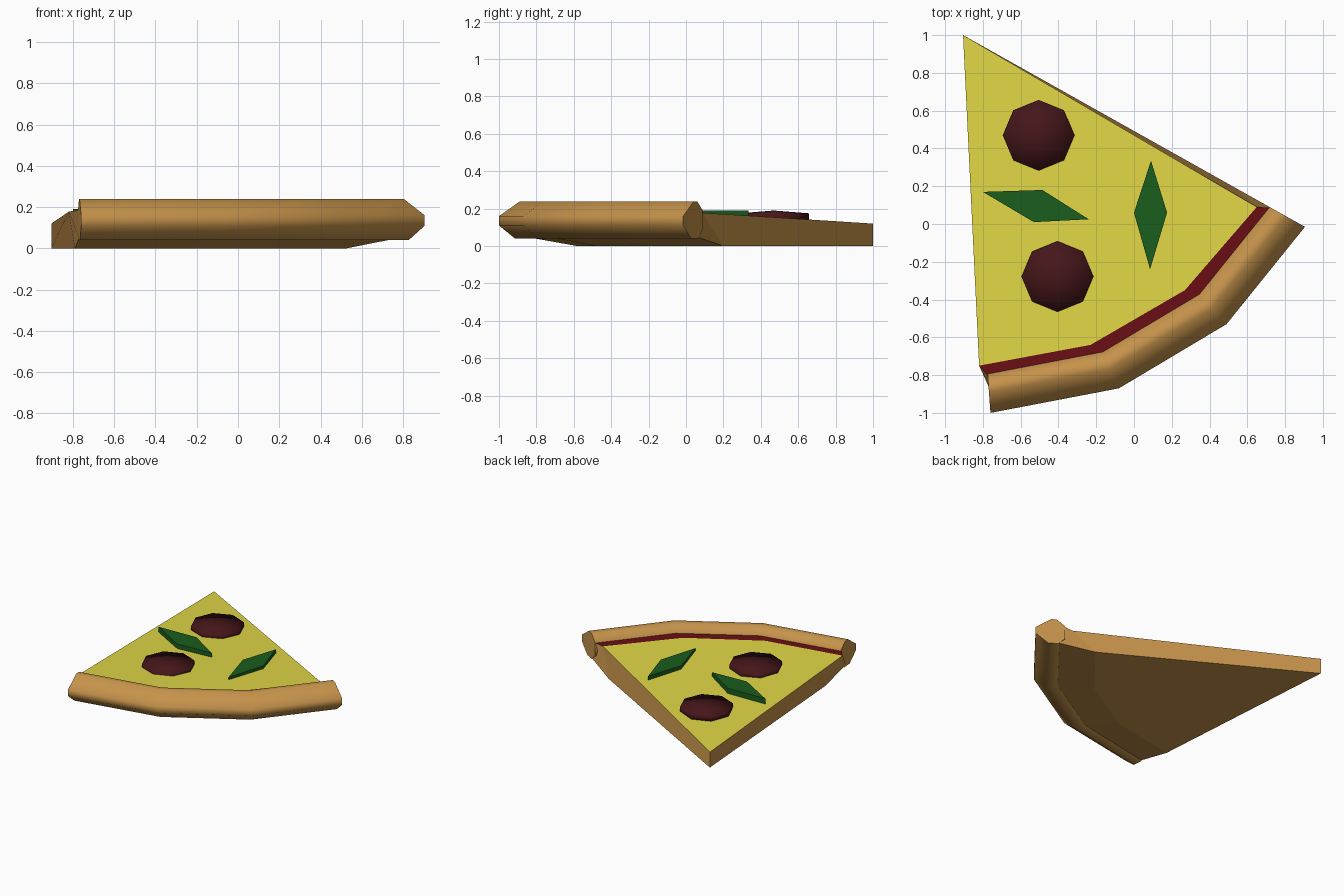
import bpy, bmesh, math
from mathutils import Vector

if "Cube" in bpy.data.objects:
    bpy.data.objects.remove(bpy.data.objects["Cube"])


def mat(name, rgb):
    m = bpy.data.materials.new(name)
    m.diffuse_color = (*rgb, 1)
    m.use_nodes = True
    m.node_tree.nodes["Principled BSDF"].inputs["Base Color"].default_value = m.diffuse_color
    return m


CRUST = mat("baked_dough", (0.56, 0.29, 0.07))
CHEESE = mat("cheese", (0.74, 0.67, 0.06))
SAUCE = mat("sauce", (0.13, 0.004, 0.006))
MEAT = mat("pepperoni", (0.06, 0.008, 0.01))
GREEN = mat("green_pepper", (0.01, 0.11, 0.012))


def build(name, verts, faces, mats, slots=None, smooth=None):
    me = bpy.data.meshes.new(name)
    me.from_pydata(verts, [], faces)
    for m in mats:
        me.materials.append(m)
    for i, s in enumerate(slots or []):
        me.polygons[i].material_index = s
    bm = bmesh.new()
    bm.from_mesh(me)
    bmesh.ops.recalc_face_normals(bm, faces=bm.faces)
    bm.to_mesh(me)
    bm.free()
    ob = bpy.data.objects.new(name, me)
    bpy.context.collection.objects.link(ob)
    if smooth:
        bpy.ops.object.select_all(action='DESELECT')
        ob.select_set(True)
        bpy.context.view_layer.objects.active = ob
        bpy.ops.object.shade_smooth_by_angle(angle=math.radians(smooth))
    return ob


TIP = Vector((-0.905, 1.0))
OUTER = [Vector(p) for p in ((-0.76, -1.0), (-0.08, -0.87), (0.49, -0.53), (0.905, -0.015))]


def ring(t, z):
    """Outer rim scaled toward the tip of the slice."""
    return [(*(TIP + (p - TIP) * t), z) for p in OUTER]


# Slice body: bottom, cheese top, sauce band, underside rising into the crust
cheese = [(-0.82, -0.75, 0.178), (-0.23, -0.64, 0.178), (0.27, -0.35, 0.178), (0.65, 0.09, 0.178)]
verts = [(*TIP, 0), (*TIP, 0.12)] + cheese + ring(0.9, 0.185) + ring(0.93, 0.05) + ring(0.79, 0)
C, S, U, B = 2, 6, 10, 14
faces = [(1, C, C + 1), (1, C + 1, C + 2), (1, C + 2, C + 3)]
slots = [1, 1, 1]
for i in range(3):
    for a, b, s in ((C, S, 2), (S, U, 0), (U, B, 0)):
        faces.append((a + i, b + i, b + i + 1, a + i + 1))
        slots.append(s)
    faces.append((0, B + i + 1, B + i))
    slots.append(0)
for k in (0, 3):
    faces += [(0, 1, C + k, B + k), (C + k, S + k, U + k, B + k)]
    slots += [0, 0]
build("slice_body", verts, faces, [CRUST, CHEESE, SAUCE], slots)

# Crust: faceted profile (scale toward tip, height) swept along the rim
profile = [(1, 0.11), (1, 0.16), (0.945, 0.238), (0.925, 0.238), (0.897, 0.19),
           (0.897, 0.09), (0.92, 0.04), (0.957, 0.04)]
n = len(profile)
verts = [v for t, z in profile for v in ring(t, z)]
faces = []
for j in range(n):
    k = (j + 1) % n
    faces += [(j * 4 + i, j * 4 + i + 1, k * 4 + i + 1, k * 4 + i) for i in range(3)]
faces += [[j * 4 + e for j in range(n)] for e in (0, 3)]
build("crust", verts, faces, [CRUST], smooth=60)

# Pepperoni: shallow eight-sided domes
for i, (x, y, z) in enumerate(((-0.505, 0.47, 0.19), (-0.405, -0.278, 0.205))):
    verts = [(x, y, z)]
    for h in (z - 0.015, z - 0.06):
        verts += [(x + 0.19 * math.cos(a * math.pi / 4), y + 0.187 * math.sin(a * math.pi / 4), h)
                  for a in range(8)]
    faces = [list(range(9, 17))]
    for a in range(8):
        b = (a + 1) % 8
        faces += [(0, 1 + a, 1 + b), (1 + a, 9 + a, 9 + b, 1 + b)]
    ob = build(f"pepperoni_{i + 1}", verts, faces, [MEAT])
    for p in ob.data.polygons:
        p.use_smooth = True

# Green pepper pieces: flat diamonds
diamonds = (((0.09, 0.335), (0.175, 0.06), (0.085, -0.24), (0.0, 0.06)),
            ((-0.8, 0.17), (-0.485, 0.18), (-0.24, 0.025), (-0.53, 0.01)))
for i, d in enumerate(diamonds):
    verts = [(*p, z) for z in (0.135, 0.19) for p in d]
    faces = [(0, 1, 2, 3), (4, 5, 6, 7)] + [(a, (a + 1) % 4, (a + 1) % 4 + 4, a + 4) for a in range(4)]
    build(f"green_pepper_{i + 1}", verts, faces, [GREEN])
